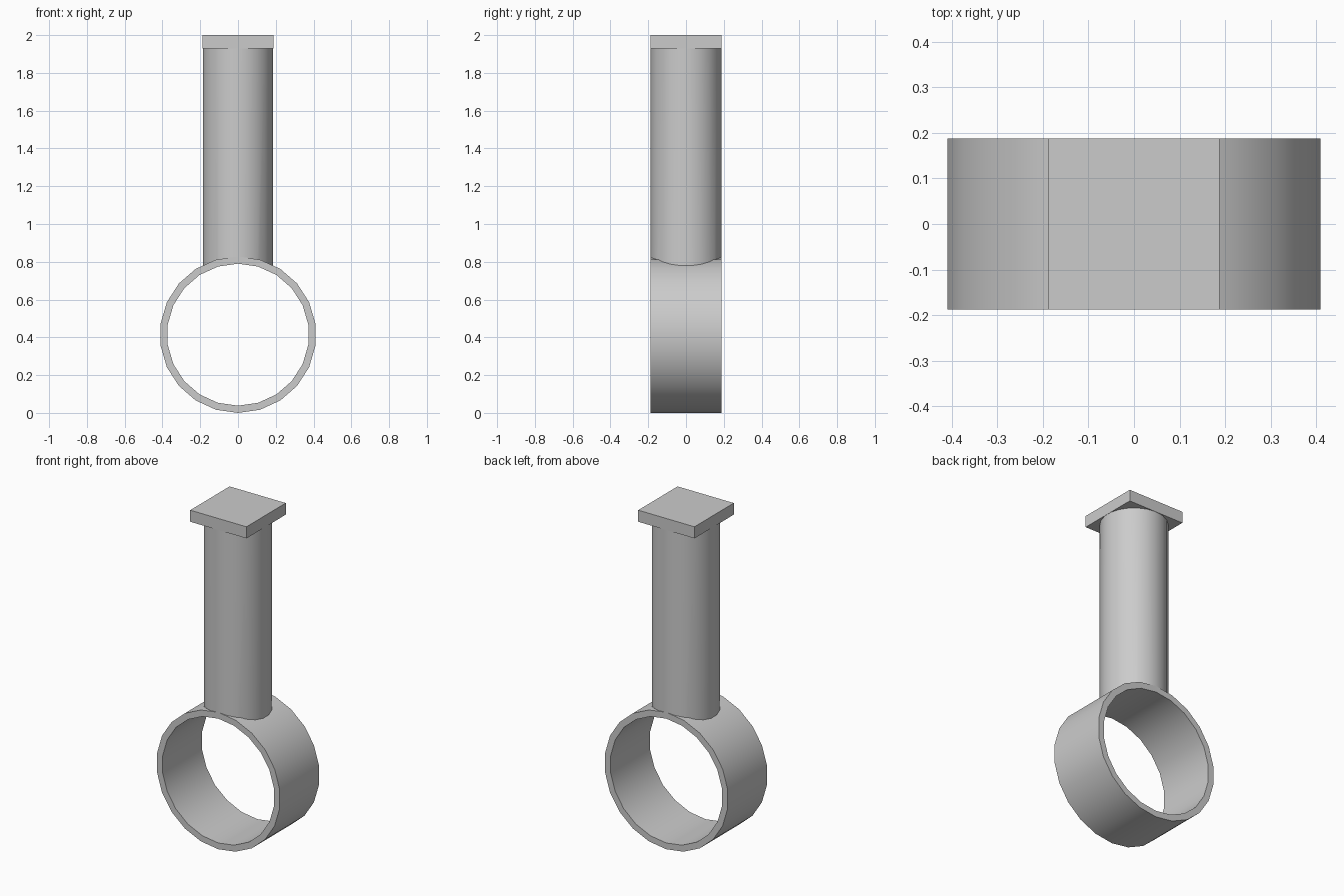
import bpy
import math
from mathutils import Matrix

old = bpy.data.objects.get("Cube")
if old:
    bpy.data.objects.remove(old, do_unlink=True)

SIDES = 22
HALF = 0.188          # half width shared by ring, post and cap
OUTER, INNER = 0.414, 0.376
CAP_BOTTOM, TOP = 1.93, 2.0

grey = bpy.data.materials.new("light grey")
grey.use_nodes = True
colour = (0.6, 0.6, 0.6, 1)
grey.diffuse_color = colour
grey.node_tree.nodes["Principled BSDF"].inputs["Base Color"].default_value = colour


def cylinder(name, radius, depth, z, lying=False):
    """Cylinder with a corner on the y axis, or on the z axis when lying along y."""
    bpy.ops.mesh.primitive_cylinder_add(vertices=SIDES, radius=radius, depth=depth)
    obj = bpy.context.object
    obj.name = name
    if lying:
        obj.data.transform(Matrix.Rotation(math.pi / 2, 4, "X"))
    obj.data.transform(Matrix.Translation((0, 0, z)))
    obj.data.materials.append(grey)
    return obj


def cut(obj, cutter):
    """Subtract the cutter, then throw it away."""
    mod = obj.modifiers.new("cut", "BOOLEAN")
    mod.operation = "DIFFERENCE"
    mod.solver = "EXACT"
    mod.object = cutter
    bpy.context.view_layer.objects.active = obj
    bpy.ops.object.modifier_apply(modifier=mod.name)
    bpy.data.objects.remove(cutter, do_unlink=True)


def smooth(obj):
    bpy.ops.object.select_all(action="DESELECT")
    obj.select_set(True)
    bpy.context.view_layer.objects.active = obj
    bpy.ops.object.shade_smooth_by_angle(angle=math.radians(30))


# Ring lying along y
ring = cylinder("ring", OUTER, 2 * HALF, OUTER, lying=True)
cut(ring, cylinder("bore", INNER, 1, OUTER, lying=True))
smooth(ring)

# Post, its foot shaped to sink halfway into the ring wall
foot = OUTER + 0.2
post = cylinder("post", HALF, CAP_BOTTOM - foot, (CAP_BOTTOM + foot) / 2)
cut(post, cylinder("foot_cutter", (OUTER + INNER) / 2, 1, OUTER, lying=True))
smooth(post)

# Square cap plate
bpy.ops.mesh.primitive_cube_add(size=1, location=(0, 0, (CAP_BOTTOM + TOP) / 2))
cap = bpy.context.object
cap.name = "cap_plate"
cap.scale = (2 * HALF, 2 * HALF, TOP - CAP_BOTTOM)
cap.data.materials.append(grey)
